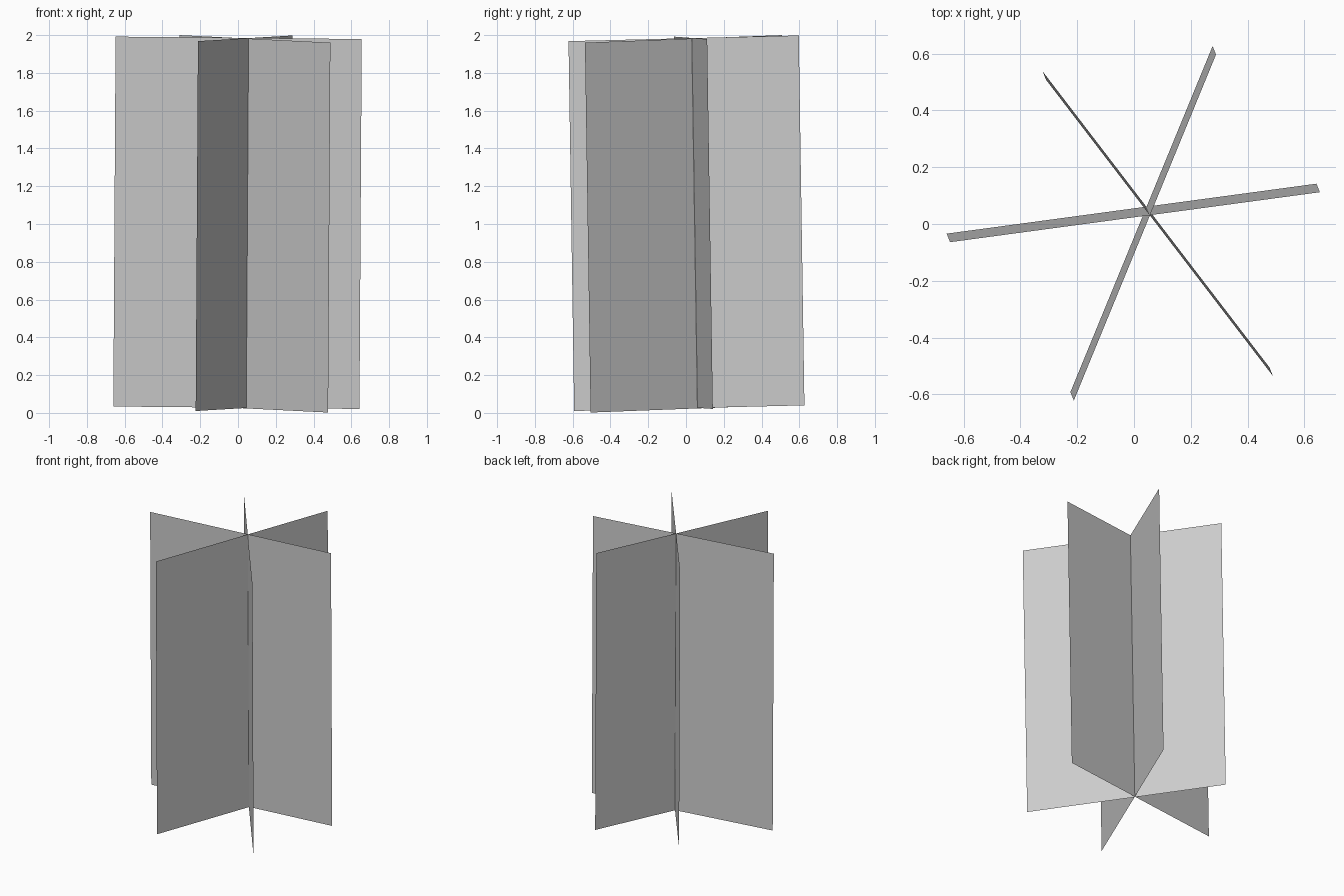
import bpy
import bmesh
from mathutils import Vector

default_cube = bpy.data.objects.get("Cube")
if default_cube:
    bpy.data.objects.remove(default_cube, do_unlink=True)

# One plain grey for every panel
grey = bpy.data.materials.new("plain_grey")
grey.use_nodes = True
colour = (0.604, 0.604, 0.604, 1)
grey.diffuse_color = colour
grey.node_tree.nodes["Principled BSDF"].inputs["Base Color"].default_value = colour

# Shared leaning upright direction of the panels
rise = Vector((0.012, -0.03, 1.958))


def panel(name, start, end):
    """Flat upright sheet rising from the bottom edge start-end."""
    bm = bmesh.new()
    a, b = Vector(start), Vector(end)
    bm.faces.new([bm.verts.new(p) for p in (a, b, b + rise, a + rise)])
    mesh = bpy.data.meshes.new(name)
    bm.to_mesh(mesh)
    bm.free()
    mesh.materials.append(grey)
    obj = bpy.data.objects.new(name, mesh)
    bpy.context.collection.objects.link(obj)
    return obj


# Three crossed sheets meeting on one upright line
panel("wide_panel", (-0.66, -0.034, 0.034), (0.643, 0.142, 0.021))
panel("front_right_panel", (-0.224, -0.592, 0.01), (0.277, 0.627, 0.04))
panel("front_left_panel", (0.477, -0.505, 0.002), (-0.322, 0.538, 0.042))
